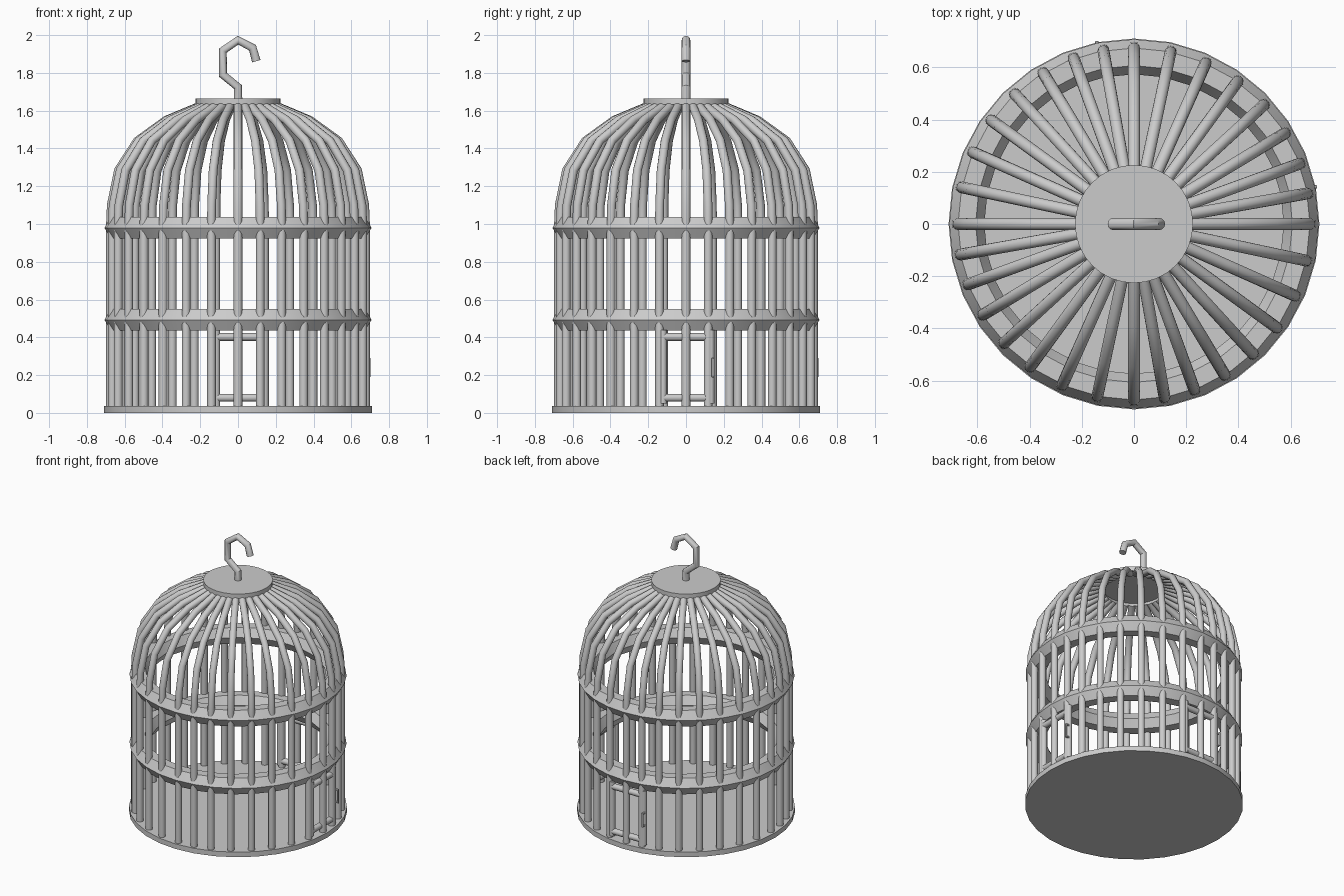
import bpy, math
from mathutils import Matrix

if "Cube" in bpy.data.objects:
    bpy.data.objects.remove(bpy.data.objects["Cube"])


def smooth(ob, angle):
    bpy.ops.object.select_all(action='DESELECT')
    ob.select_set(True)
    bpy.context.view_layer.objects.active = ob
    bpy.ops.object.shade_smooth_by_angle(angle=math.radians(angle))


def tubes(name, paths, radius, res=4):
    """Round tubes along straight-segment paths, turned into one mesh."""
    cu = bpy.data.curves.new(name, 'CURVE')
    cu.dimensions = '3D'
    cu.bevel_depth = radius
    cu.bevel_resolution = res
    cu.use_fill_caps = True
    for pts in paths:
        sp = cu.splines.new('POLY')
        sp.points.add(len(pts) - 1)
        for p, co in zip(sp.points, pts):
            p.co = (*co, 1)
    ob = bpy.data.objects.new(name, cu)
    bpy.context.collection.objects.link(ob)
    bpy.ops.object.select_all(action='DESELECT')
    ob.select_set(True)
    bpy.context.view_layer.objects.active = ob
    bpy.ops.object.convert(target='MESH')
    ob = bpy.context.view_layer.objects.active
    ob.name = name
    smooth(ob, 35)
    return ob


def disc(name, radius, z0, z1):
    bpy.ops.mesh.primitive_cylinder_add(vertices=32, radius=radius, depth=z1 - z0,
                                        location=(0, 0, (z0 + z1) / 2))
    ob = bpy.context.object
    ob.name = name
    smooth(ob, 30)


# floor and roof plates
disc("floor_plate", 0.71, 0, 0.036)
disc("top_plate", 0.226, 1.633, 1.665)

# hexagonal-section hoops
for name, z in (("lower_hoop", 0.493), ("upper_hoop", 0.98)):
    bpy.ops.mesh.primitive_torus_add(major_segments=32, minor_segments=6, major_radius=0.64,
                                     minor_radius=0.067, location=(0, 0, z))
    bpy.context.object.name = name
    smooth(bpy.context.object, 30)

# bars: straight wall then dome; spacing repeats each quarter turn
profile = [(0.675, 0.015), (0.675, 1.0), (0.671, 1.1), (0.633, 1.285),
           (0.533, 1.44), (0.38, 1.55), (0.2, 1.625)]
bars = []
for quarter in range(4):
    for offset in (0, 10, 20, 31, 42.5, 54, 66, 78):
        a = math.radians(quarter * 90 + offset)
        bars.append([(r * math.cos(a), r * math.sin(a), z) for r, z in profile])
tubes("cage_bars", bars, 0.023)

# doors on the right and at the back, each with a small handle
for name, angle in (("right", 0), ("back", 90)):
    turn = Matrix.Rotation(math.radians(angle), 4, 'Z')
    r = 0.663
    frame = [[(r, y, 0.05), (r, y, 0.44)] for y in (-0.122, 0.13)]
    frame += [[(r, -0.122, z), (r, 0.13, z)] for z in (0.08, 0.402)]
    tubes(name + "_door_frame", frame, 0.021).matrix_world = turn
    handle = [[(0.67, 0.142, 0.195), (0.696, 0.142, 0.195),
               (0.696, 0.142, 0.285), (0.67, 0.142, 0.285)]]
    tubes(name + "_door_handle", handle, 0.008, 2).matrix_world = turn

# hanging hook
hook = [(0, 1.65), (0, 1.725), (-0.08, 1.79), (-0.08, 1.918),
        (0, 1.973), (0.077, 1.933), (0.097, 1.862)]
tubes("hanging_hook", [[(x, 0, z) for x, z in hook]], 0.023)
